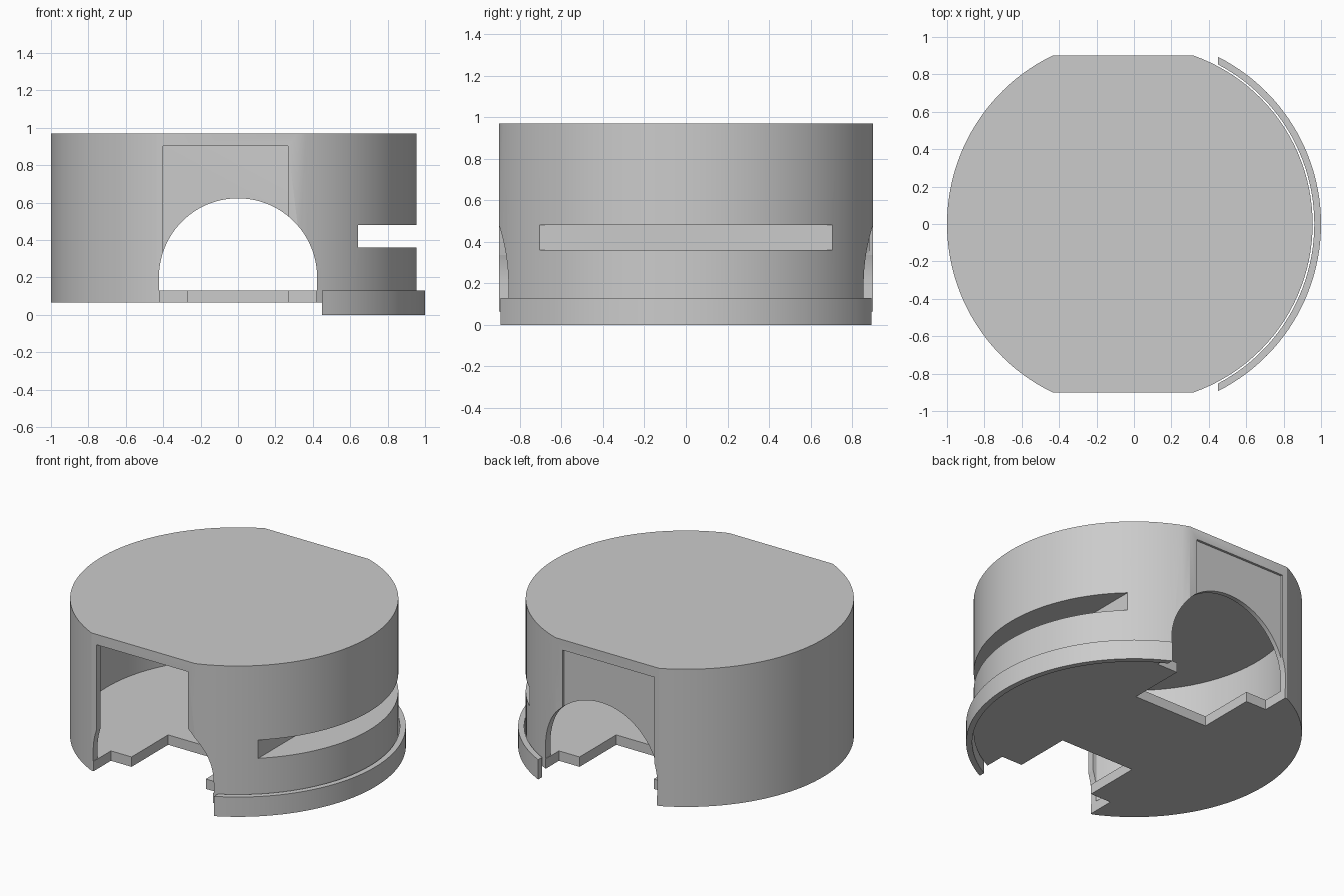
import bpy, bmesh
from math import sin, cos, asin, acos, pi, radians
from mathutils import Matrix

cube = bpy.data.objects.get("Cube")
if cube:
    bpy.data.objects.remove(cube, do_unlink=True)

grey = bpy.data.materials.new("plain_grey")
grey.use_nodes = True
colour = (0.6, 0.6, 0.6, 1)
grey.diffuse_color = colour
grey.node_tree.nodes["Principled BSDF"].inputs["Base Color"].default_value = colour


def prism(name, points, low, high, upright=False):
    """Extrude a flat profile along z, or along y when upright."""
    bm = bmesh.new()
    face = bm.faces.new([bm.verts.new((a, b, low)) for a, b in points])
    new = bmesh.ops.extrude_face_region(bm, geom=[face])["geom"]
    moved = [v for v in new if isinstance(v, bmesh.types.BMVert)]
    bmesh.ops.translate(bm, verts=moved, vec=(0, 0, high - low))
    if upright:
        bm.transform(Matrix(((1, 0, 0, 0), (0, 0, 1, 0), (0, 1, 0, 0), (0, 0, 0, 1))))
    bmesh.ops.recalc_face_normals(bm, faces=bm.faces)
    mesh = bpy.data.meshes.new(name)
    bm.to_mesh(mesh)
    bm.free()
    mesh.materials.append(grey)
    ob = bpy.data.objects.new(name, mesh)
    bpy.context.collection.objects.link(ob)
    return ob


def arc(radius, start, end, steps=48, z=0):
    return [(radius * cos(start + (end - start) * i / steps),
             z + radius * sin(start + (end - start) * i / steps)) for i in range(steps + 1)]


def rect(x0, x1, y0, y1):
    return [(x0, y0), (x1, y0), (x1, y1), (x0, y1)]


def body_outline(inset=0):
    """Round body with two flat sides and a slightly smaller right half."""
    right, left, flat = 0.955 - inset, 1 - inset, 0.9 - inset
    a, b = asin(flat / right), asin(flat / left)
    return arc(right, -a, a) + arc(left, pi - b, pi + b)


def select(ob):
    bpy.ops.object.select_all(action='DESELECT')
    ob.select_set(True)
    bpy.context.view_layer.objects.active = ob


def combine(ob, other, operation='DIFFERENCE'):
    select(ob)
    mod = ob.modifiers.new("combine", 'BOOLEAN')
    mod.operation, mod.solver, mod.object = operation, 'EXACT', other
    bpy.ops.object.modifier_apply(modifier=mod.name)
    bpy.data.objects.remove(other, do_unlink=True)


def smooth(ob):
    select(ob)
    bpy.ops.object.shade_smooth_by_angle(angle=radians(25))


# Hollow cover, open underneath
shell = prism("body_shell", body_outline(), 0.13, 0.97)
combine(shell, prism("hollow", body_outline(0.045), 0, 0.91))

# Closed pocket behind the long side slot
a = acos(0.61 / 0.93)
combine(shell, prism("pocket", arc(0.93, -a, a), 0.33, 0.51), 'UNION')
combine(shell, prism("slot", rect(0.642, 1.2, -0.9, 0.9), 0.36, 0.48))

# Wheel arches through both flat sides
arch = [(0.423, 0)] + arc(0.423, 0, pi, z=0.2) + [(-0.423, 0)]
combine(shell, prism("arch", arch, -1.2, 1.2, upright=True))

# Open front doorway and the recessed panel at the back
doorway = rect(-0.4, 0.267, 0.05, 0.902)
combine(shell, prism("doorway", doorway, -1.2, -0.8, upright=True))
combine(shell, prism("recess", doorway, 0.885, 1.2, upright=True))
smooth(shell)

# Base plate with a stepped wheel notch on each flat side
base = prism("base_plate", body_outline(), 0.065, 0.13)
for side in (-1, 1):
    notch = [(x, side * y) for x, y in (
        (-0.42, 1.2), (-0.42, 0.72), (-0.27, 0.72), (-0.27, 0.34),
        (0.27, 0.34), (0.27, 0.72), (0.42, 0.72), (0.42, 1.2))]
    combine(base, prism("notch", notch, 0, 0.3))
smooth(base)

# Curved bumper strip around the right half, cut square at its ends
outer, inner = acos(0.45), acos(0.45 / 0.964)
bumper = prism("bumper", arc(1, -outer, outer) + arc(0.964, inner, -inner), 0, 0.13)
smooth(bumper)
